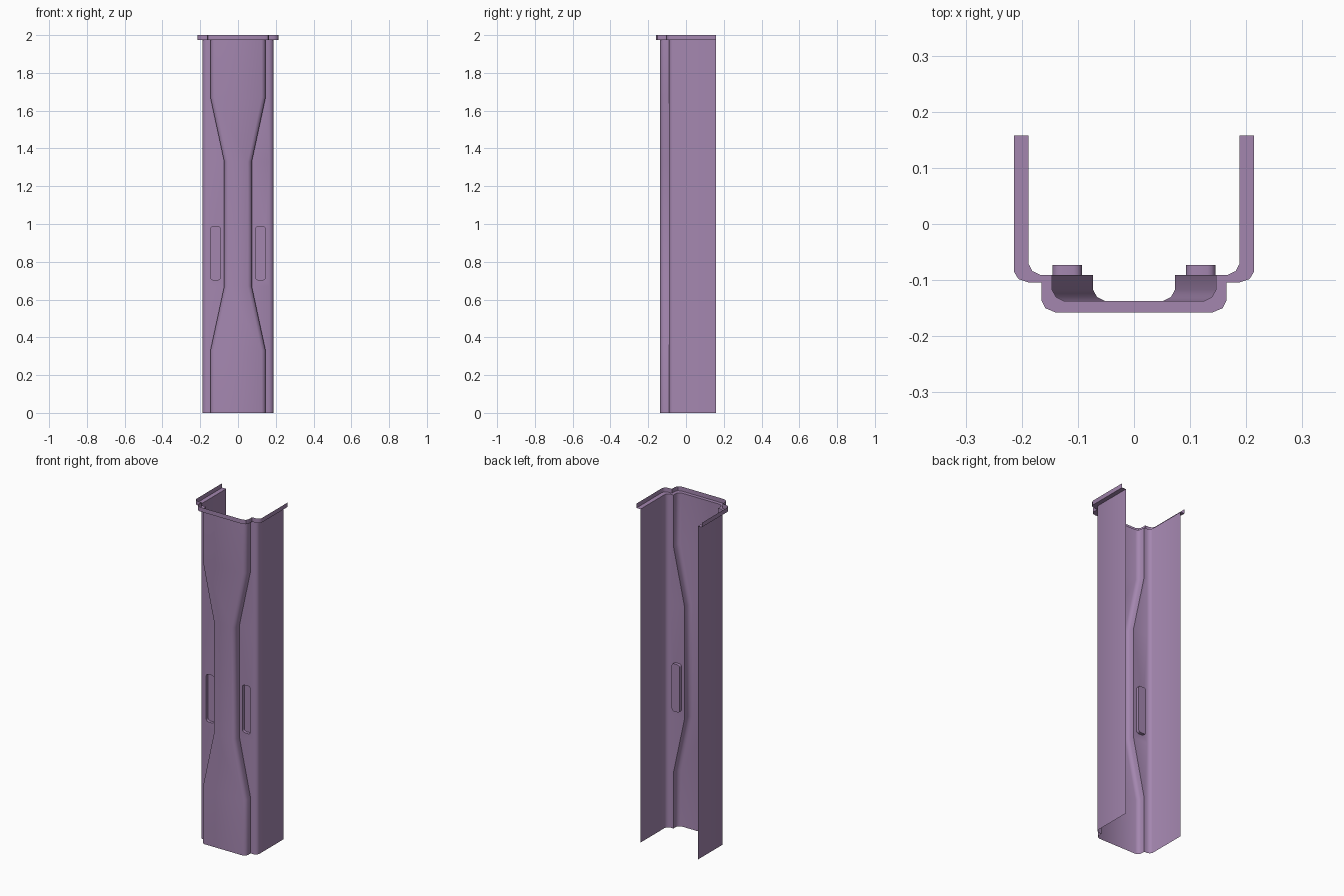
import bpy, bmesh, math

if "Cube" in bpy.data.objects:
    bpy.data.objects.remove(bpy.data.objects["Cube"])

# Half profiles (x, y): rear end of side wall -> corner -> ledge -> step -> front panel
def body_profile(step_x):
    return [(0.188, 0.158), (0.188, -0.071), (0.181, -0.084), (0.166, -0.091),
            (step_x, -0.091), (step_x, -0.117), (step_x - 0.007, -0.130), (step_x - 0.021, -0.137)]

LIP = [(0.214, 0.158), (0.214, -0.085), (0.206, -0.098), (0.188, -0.104),
       (0.165, -0.104), (0.165, -0.136), (0.158, -0.150), (0.139, -0.158)]
WIDE, NARROW = 0.146, 0.073
LEDGE = 3          # profile segment that carries the pockets
MID = 2            # station span that is narrow and straight

stations = [(0, body_profile(WIDE)), (0.33, body_profile(WIDE)), (0.67, body_profile(NARROW)),
            (1.33, body_profile(NARROW)), (1.67, body_profile(WIDE)), (1.974, body_profile(WIDE)),
            (1.974, LIP), (2.0, LIP)]

bm = bmesh.new()

# Pressed channel and the stepped lip at the top: loft the mirrored profile
rows = []
for z, half in stations:
    full = half + [(-x, y) for x, y in reversed(half)]
    rows.append([bm.verts.new((x, y, z)) for x, y in full])
n = len(rows[0])
for i in range(len(rows) - 1):
    for j in range(n - 1):
        if i == MID and j in (LEDGE, n - 2 - LEDGE):
            continue
        bm.faces.new((rows[i][j], rows[i][j + 1], rows[i + 1][j + 1], rows[i + 1][j]))


def rounded_loop(cx, cz, hx, hz, r, y):
    verts = []
    for k, (sx, sz) in enumerate([(1, 1), (-1, 1), (-1, -1), (1, -1)]):
        for s in range(4):
            a = math.radians(90 * k + 30 * s)
            verts.append(bm.verts.new((cx + sx * (hx - r) + r * math.cos(a), y,
                                       cz + sz * (hz - r) + r * math.sin(a))))
    return verts


def loop_edges(verts):
    return [bm.edges.get((a, b)) or bm.edges.new((a, b))
            for a, b in zip(verts, verts[1:] + verts[:1])]


# Recessed pockets in both ledges
for side, j in ((1, LEDGE), (-1, n - 2 - LEDGE)):
    rim = rounded_loop(side * 0.119, 0.845, 0.026, 0.141, 0.014, -0.091)
    floor = rounded_loop(side * 0.119, 0.845, 0.026, 0.141, 0.014, -0.073)
    border = [rows[MID][j], rows[MID][j + 1], rows[MID + 1][j + 1], rows[MID + 1][j]]
    bmesh.ops.triangle_fill(bm, edges=loop_edges(border) + loop_edges(rim),
                            use_beauty=True, normal=(0, -1, 0))
    for k in range(len(rim)):
        m = (k + 1) % len(rim)
        bm.faces.new((rim[k], rim[m], floor[m], floor[k]))
    bm.faces.new(floor)

# Outside of the sheet faces forward
bmesh.ops.recalc_face_normals(bm, faces=bm.faces[:])
bm.normal_update()
front = min(bm.faces, key=lambda f: abs(f.calc_center_median().x)
            + abs(f.calc_center_median().z - 1.0))
if front.normal.y > 0:
    bmesh.ops.reverse_faces(bm, faces=bm.faces[:])

mesh = bpy.data.meshes.new("channel_panel")
bm.to_mesh(mesh)
bm.free()
panel = bpy.data.objects.new("channel_panel", mesh)
bpy.context.collection.objects.link(panel)

# Purple finish
mat = bpy.data.materials.new("purple")
mat.diffuse_color = (0.37, 0.24, 0.43, 1)
mat.use_nodes = True
mat.node_tree.nodes["Principled BSDF"].inputs["Base Color"].default_value = mat.diffuse_color
mesh.materials.append(mat)

bpy.context.view_layer.objects.active = panel
panel.select_set(True)
bpy.ops.object.shade_smooth_by_angle(angle=math.radians(40))
